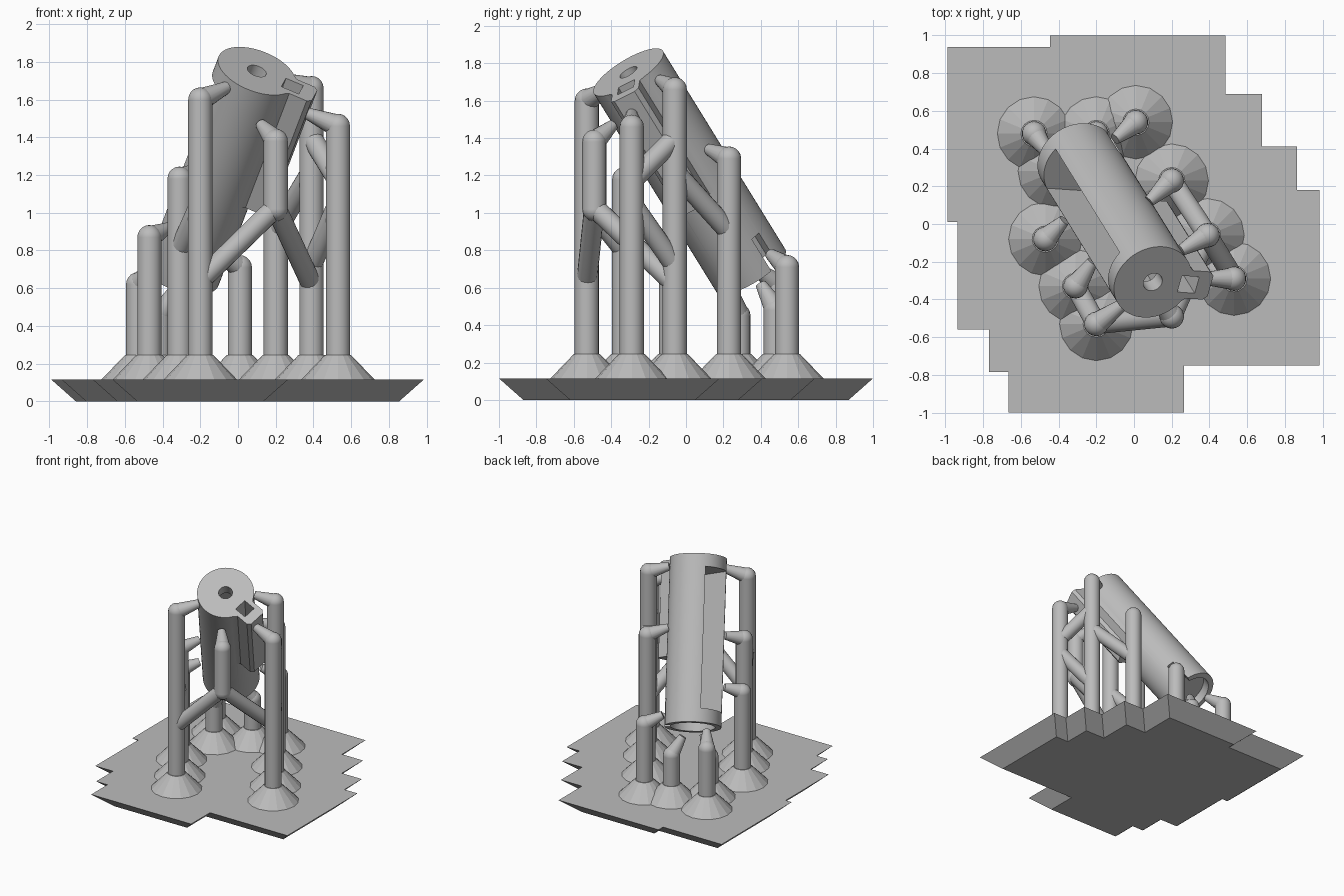
import bpy, bmesh, math
from mathutils import Vector, Matrix

cube = bpy.data.objects.get("Cube")
if cube:
    bpy.data.objects.remove(cube, do_unlink=True)

grey = bpy.data.materials.new("plain_grey")
grey.use_nodes = True
GREY = (0.5, 0.5, 0.5, 1)
grey.diffuse_color = GREY
grey.node_tree.nodes["Principled BSDF"].inputs["Base Color"].default_value = GREY


def finish(bm, name, smooth=True):
    bmesh.ops.recalc_face_normals(bm, faces=bm.faces[:])
    me = bpy.data.meshes.new(name)
    bm.to_mesh(me)
    bm.free()
    me.materials.append(grey)
    ob = bpy.data.objects.new(name, me)
    bpy.context.collection.objects.link(ob)
    if smooth:
        shade(ob)
    return ob


def shade(ob):
    bpy.ops.object.select_all(action='DESELECT')
    ob.select_set(True)
    bpy.context.view_layer.objects.active = ob
    bpy.ops.object.shade_smooth_by_angle(angle=math.radians(32))


def rod(bm, a, b, r1, r2, sides=18):
    """Cone or cylinder between two points."""
    a, b = Vector(a), Vector(b)
    d = b - a
    rot = d.to_track_quat('Z', 'Y').to_matrix().to_4x4()
    bmesh.ops.create_cone(bm, cap_ends=True, segments=sides, radius1=r1, radius2=r2,
                          depth=d.length, matrix=Matrix.Translation((a + b) / 2) @ rot)


def ball(bm, p, r):
    bmesh.ops.create_uvsphere(bm, u_segments=18, v_segments=10, radius=r,
                              matrix=Matrix.Translation(p))


def prism(bm, points, z0, z1):
    """Straight prism from a flat outline."""
    low = [bm.verts.new((x, y, z0)) for x, y in points]
    top = [bm.verts.new((x, y, z1)) for x, y in points]
    bm.faces.new(low[::-1])
    bm.faces.new(top)
    for i in range(len(low)):
        j = (i + 1) % len(low)
        bm.faces.new((low[i], low[j], top[j], top[i]))


def box(bm, x0, x1, y0, y1, z0, z1):
    prism(bm, [(x0, y0), (x1, y0), (x1, y1), (x0, y1)], z0, z1)


# Stepped base plate whose sides slope inwards to the bottom
TOP, INSET = 0.115, 0.13
outline = [(-.99, .94), (-.99, .01), (-.935, .01), (-.935, -.56), (-.77, -.56),
           (-.77, -.785), (-.665, -.785), (-.665, -1), (.265, -1), (.265, -.75),
           (.985, -.75), (.985, .18), (.865, .18), (.865, .41), (.68, .41),
           (.68, .69), (.485, .69), (.485, 1), (-.445, 1), (-.445, .94)]
bm = bmesh.new()
prism(bm, outline, 0, TOP)
bm.verts.ensure_lookup_table()
count = len(outline)
for i, p in enumerate(outline):
    p, before, after = Vector(p), Vector(outline[i - 1]), Vector(outline[(i + 1) % count])
    d1, d2 = (p - before).normalized(), (after - p).normalized()
    move = Vector((-d1.y - d2.y, d1.x + d2.x)) * INSET
    bm.verts[i].co += move.to_3d()
finish(bm, "base_plate", smooth=False)

# Support pillars: top of the shaft, then the contact tip
R = 0.065
pillars = {
    "front_right": ((-.2, -.53, 1.6), (-.05, -.42, 1.67)),
    "front_hanging": ((.2, -.49, 1.38), (.12, -.39, 1.47)),
    "left_outer": ((.53, -.29, 1.46), (.36, -.29, 1.53)),
    "left_tall": ((.39, -.06, 1.66), (.25, -.14, 1.71)),
    "left_back": ((.2, .23, 1.29), (.08, .12, 1.34)),
    "right_tall": ((-.31, -.33, 1.18), (-.22, -.2, 1.23)),
    "right_middle": ((-.47, -.08, .87), (-.37, .02, .92)),
    "right_back": ((-.53, .48, .62), (-.45, .37, .71)),
    "back": ((.01, .54, .71), (-.1, .45, .78)),
    "back_inner": ((-.2, .48, .48), (-.25, .4, .62)),
    "right_inner": ((-.42, .28, .45), (-.33, .24, .6)),
}
for name, (head, tip) in pillars.items():
    x, y, z = head
    bm = bmesh.new()
    if name == "front_hanging":
        rod(bm, (x, y, 1.02), head, R, R)
        ball(bm, (x, y, 1.02), R)
    else:
        rod(bm, (x, y, TOP), head, R, R)
    ball(bm, head, R)
    rod(bm, head, tip, R * 0.95, 0.03)
    finish(bm, name + "_pillar")
    if name != "front_hanging":
        bm = bmesh.new()
        rod(bm, (x, y, TOP), (x, y, .245), .195, .07, 16)
        finish(bm, name + "_foot", smooth=False)


# Diagonal braces between pillars
braces = [("front_hanging", 1.03, "front_right", .64),
          ("front_hanging", 1.03, "left_tall", .62),
          ("left_outer", 1.17, "left_tall", 1.4),
          ("left_tall", 1.22, "left_back", .9),
          ("left_outer", 1.05, "left_tall", .72),
          ("right_tall", .8, "front_right", 1.05)]
for n1, z1, n2, z2 in braces:
    bm = bmesh.new()
    a = Vector((*pillars[n1][0][:2], z1))
    b = Vector((*pillars[n2][0][:2], z2))
    rod(bm, a, b, .055, .055)
    finish(bm, n1 + "_brace")

# Leaning tube, built upright with its top at zero
RADIUS, LENGTH = 0.217, 1.31
bm = bmesh.new()
rod(bm, (0, 0, -LENGTH), (0, 0, 0), RADIUS, RADIUS, 64)
tube = finish(bm, "tube", smooth=False)


def combine(operation, bm):
    tool = finish(bm, "tool", smooth=False)
    tool.hide_render = True
    mod = tube.modifiers.new("cut", 'BOOLEAN')
    mod.operation, mod.object, mod.solver = operation, tool, 'EXACT'
    bpy.context.view_layer.objects.active = tube
    bpy.ops.object.modifier_apply(modifier=mod.name)
    bpy.data.objects.remove(tool, do_unlink=True)


# Side rail with chamfered corners
bm = bmesh.new()
half = [(.1, .11), (.185, .11), (.21, .085), (.31, .085), (.333, .062)]
prism(bm, half + [(x, -y) for x, y in half[::-1]], -.75, 0)
combine('UNION', bm)

# Square shaft in the rail
bm = bmesh.new()
box(bm, .155, .255, -.05, .05, -.7, .1)
combine('DIFFERENCE', bm)

# Long side window with its cavity
bm = bmesh.new()
box(bm, -.4, .11, -.13, .11, -1.2, -.1)
combine('DIFFERENCE', bm)

# Top hole and bottom recess
bm = bmesh.new()
rod(bm, (0, 0, -.2), (0, 0, .1), .053, .053, 32)
combine('DIFFERENCE', bm)
bm = bmesh.new()
rod(bm, (0, 0, -LENGTH - .1), (0, 0, -LENGTH + .07), .17, .17, 48)
combine('DIFFERENCE', bm)

# Narrow slot at the lower rim
bm = bmesh.new()
box(bm, .165, .3, -.03, .03, -LENGTH - .1, -1.1)
bmesh.ops.rotate(bm, verts=bm.verts[:], matrix=Matrix.Rotation(math.radians(48), 3, 'Z'))
combine('DIFFERENCE', bm)

# Lean the tube into place
n = Vector((.31, -.5, .81)).normalized()
e = Vector((.91, -.05, -.41))
e = (e - n * e.dot(n)).normalized()
f = n.cross(e)
frame = Matrix((e, f, n)).transposed().to_4x4()
tube.data.transform(Matrix.Translation((.1, -.308, 1.752)) @ frame)
shade(tube)
